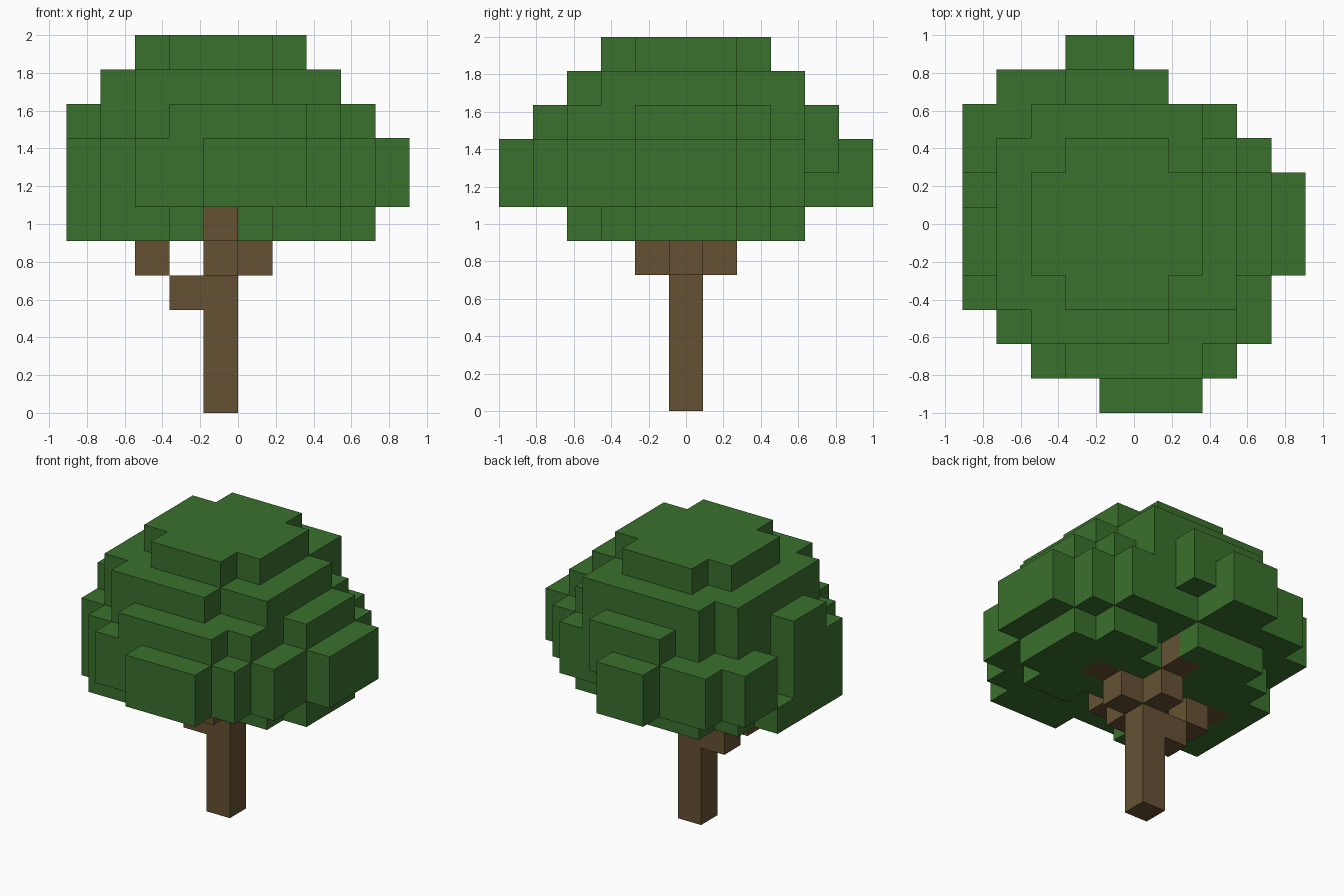
import bpy
import bmesh
from mathutils import Vector

if "Cube" in bpy.data.objects:
    bpy.data.objects.remove(bpy.data.objects["Cube"], do_unlink=True)

UNIT = 2 / 11  # edge of one block


def make_material(name, rgb):
    mat = bpy.data.materials.new(name)
    mat.use_nodes = True
    color = (*rgb, 1)
    mat.diffuse_color = color
    mat.node_tree.nodes["Principled BSDF"].inputs["Base Color"].default_value = color
    return mat


# Floor plans, back row first: L is a leaf block, W a wood block
TRUNK = ["....."] * 5 + ["....W"]
FORK = ["....."] * 5 + ["...WW"]
BRANCHES = ["......"] * 4 + ["....W.", "..W.WW", "....W."]
LOW_LEAVES = [
    "..........",
    "..........",
    "..LLL.....",
    ".LLLW.LL..",
    "LLLLLLLLL.",
    "LWLLLLWLL.",
    "LLLLLLLLL.",
    "LLL.W.LL..",
    ".LL.......",
    "..........",
    "..........",
]
WIDE_LEAVES = [
    "...LL.....",
    ".LLLLL....",
    "LLLLLLLL..",
    "LLLLLLLLL.",
    ".LLLLLLLLL",
    "LLLLLLLLLL",
    "LLLLLLLLLL",
    "LLLLLLLLL.",
    ".LLLLLLLL.",
    "..LLLLLL..",
    "....LLL...",
]
# Same outline with one block missing at the back
NOTCHED_LEAVES = [WIDE_LEAVES[0], ".LLLL.....", *WIDE_LEAVES[2:]]
UPPER_LEAVES = [
    "..........",
    "...LLL....",
    "..LLLLL...",
    ".LLLLLLL..",
    ".LLLLLLLL.",
    "LLLLLLLLL.",
    "LLLLLLLLL.",
    ".LLLLLLL..",
    "..LLLLLL..",
    "...LLLL...",
]
HIGH_LEAVES = [
    "..........",
    "..........",
    "..LLLLL...",
    ".LLLLLL...",
    ".LLLLLLL..",
    ".LLLLLLL..",
    ".LLLLLLL..",
    ".LLLLLLL..",
    "..LLLL....",
]
TOP_LEAVES = [
    "..........",
    "..........",
    "..........",
    "...LLL....",
    "..LLLLL...",
    "..LLLLL...",
    "..LLLLL...",
    "...LLL....",
]
LAYERS = [TRUNK, TRUNK, TRUNK, FORK, BRANCHES, LOW_LEAVES, NOTCHED_LEAVES,
          WIDE_LEAVES, UPPER_LEAVES, HIGH_LEAVES, TOP_LEAVES]

# Look up every filled block by its grid position
blocks = {}
for level, plan in enumerate(LAYERS):
    for row, line in enumerate(plan):
        for column, kind in enumerate(line):
            if kind != ".":
                blocks[(column, 10 - row, level)] = kind


def build_blocks(name, kind, mat):
    """Join all blocks of one kind, keeping only their exposed sides."""
    bm = bmesh.new()
    corners = {}

    def corner(point):
        key = tuple(round(c) for c in point)
        if key not in corners:
            x, y, z = key
            corners[key] = bm.verts.new(((x - 5) * UNIT, (y - 5.5) * UNIT, z * UNIT))
        return corners[key]

    for cell, cell_kind in blocks.items():
        if cell_kind != kind:
            continue
        center = Vector(cell) + Vector((0.5, 0.5, 0.5))
        for axis in range(3):
            for sign in (-1, 1):
                normal = Vector((0, 0, 0))
                normal[axis] = sign
                neighbour = tuple(int(c + n) for c, n in zip(cell, normal))
                if neighbour in blocks:
                    continue
                side = Vector((0, 0, 0))
                side[(axis + 1) % 3] = 1
                up = normal.cross(side)
                bm.faces.new([corner(center + (normal + side * a + up * b) / 2)
                              for a, b in ((-1, -1), (1, -1), (1, 1), (-1, 1))])
    mesh = bpy.data.meshes.new(name)
    bm.to_mesh(mesh)
    bm.free()
    mesh.materials.append(mat)
    obj = bpy.data.objects.new(name, mesh)
    bpy.context.collection.objects.link(obj)
    return obj


# Trunk with branches, and the leafy crown
build_blocks("trunk_and_branches", "W", make_material("bark brown", (0.13, 0.083, 0.034)))
build_blocks("leaf_crown", "L", make_material("leaf green", (0.042, 0.162, 0.026)))
